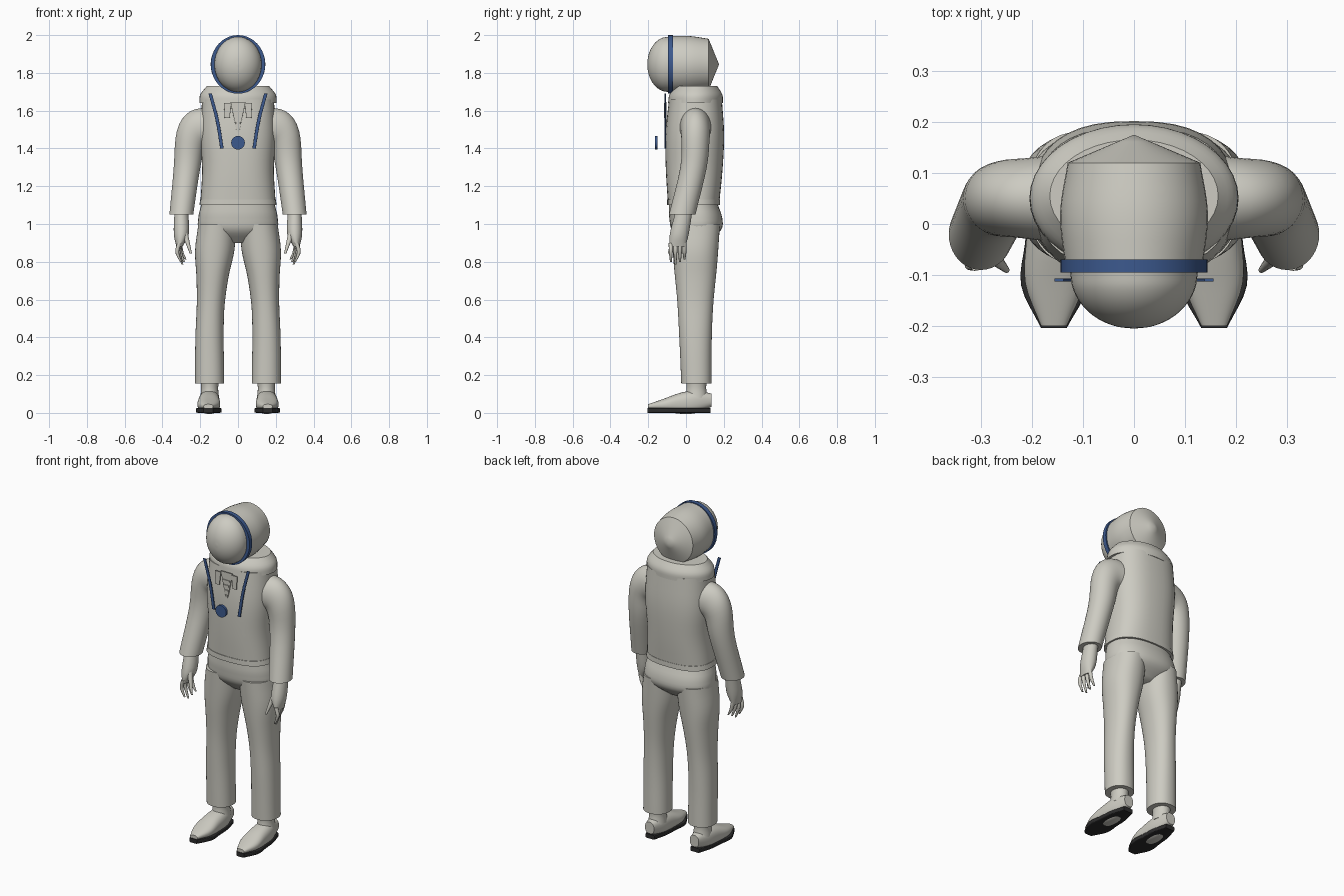
import bpy, bmesh, math
from mathutils import Vector

if "Cube" in bpy.data.objects:
    bpy.data.objects.remove(bpy.data.objects["Cube"])


def material(name, *rgb):
    mat = bpy.data.materials.new(name)
    mat.use_nodes = True
    mat.diffuse_color = (*rgb, 1)
    mat.node_tree.nodes["Principled BSDF"].inputs["Base Color"].default_value = (*rgb, 1)
    return mat


FABRIC = material("warm_white_fabric", .61, .6, .54)
BLUE = material("trim_blue", .045, .1, .27)
RUBBER = material("dark_rubber", .025, .025, .025)


def spline(values, t):
    """Smooth curve through evenly spaced values, sampled at t from start to end."""
    padded = [2 * values[0] - values[1], *values, 2 * values[-1] - values[-2]]
    spans = len(values) - 1
    i = min(int(t * spans), spans - 1)
    f = t * spans - i
    a, b, c, d = padded[i:i + 4]
    return b + f * ((c - a) + f * ((2 * a - 5 * b + 4 * c - d) + f * (3 * (b - c) + d - a))) / 2


def superellipse(angle, power):
    return [math.copysign(abs(w) ** (2 / power), w) for w in (math.cos(angle), math.sin(angle))]


def loft(name, path, widths, depths, tilts=(0, 0), mat=FABRIC, side=1, sides=40,
         power=2, facing_front=False):
    """Skin rounded cross-sections along a path; rings lie flat, or upright when facing_front."""
    bm = bmesh.new()
    path = [Vector(point) for point in path]
    steps = 4 * (max(len(path), len(widths), len(depths)) - 1)
    rings = []
    for step in range(steps + 1):
        t = step / steps
        centre, width, depth = spline(path, t), spline(widths, t), spline(depths, t)
        tilt = math.radians(spline(tilts, t))
        ring = []
        for k in range(sides):
            across, along = superellipse(math.tau * k / sides, power)
            offset = Vector((across * width * math.cos(tilt), along * depth, across * width * math.sin(tilt)))
            if facing_front:
                offset.y, offset.z = offset.z, offset.y
            point = centre + offset
            ring.append(bm.verts.new((point.x * side, point.y, point.z)))
        rings.append(ring)
    for low, high in zip(rings, rings[1:]):
        for k in range(sides):
            bm.faces.new((low[k - 1], low[k], high[k], high[k - 1]))
    bm.faces.new(rings[0])
    bm.faces.new(rings[-1])
    bmesh.ops.remove_doubles(bm, verts=bm.verts, dist=.00001)
    bmesh.ops.recalc_face_normals(bm, faces=bm.faces)
    mesh = bpy.data.meshes.new(name)
    bm.to_mesh(mesh)
    bm.free()
    mesh.materials.append(mat)
    part = bpy.data.objects.new(name, mesh)
    bpy.context.collection.objects.link(part)
    bpy.ops.object.select_all(action='DESELECT')
    part.select_set(True)
    bpy.context.view_layer.objects.active = part
    bpy.ops.object.shade_smooth_by_angle(angle=math.radians(40))


def plate(name, path, widths, **options):
    """Thin flat strip following a path."""
    loft(name, path, widths, (.003, .003), power=9, **options)


# Jacket body, hem and collar
loft("jacket", [(0, .04, 1.1), (0, .05, 1.66)], (.2, .19, .2, .19), (.135, .15, .155, .14), power=2.5)
loft("jacket_hem", [(0, .04, 1.1), (0, .04, 1.13)], (.205, .2), (.14, .14), power=2.5)
loft("collar", [(0, .05, 1.64), (0, .055, 1.73)], (.205, .2, .165), (.145, .14, .11))

# Trouser seat
loft("trouser_seat", [(0, .04, 1.1), (0, .055, 1), (0, .05, .9)],
     (.195, .21, .2, .08), (.13, .14, .13, .06), power=2.3)

# Helmet shell with pointed back, trim ring and domed visor
HEAD = 1.845
loft("helmet_shell", [(0, .12, HEAD), (0, -.08, HEAD)], (.13, .145, .135), (.135, .15, .15), facing_front=True)
loft("helmet_back", [(0, .175, HEAD), (0, .12, HEAD)], (0, .13), (0, .135), facing_front=True)
loft("helmet_ring", [(0, -.07, HEAD), (0, -.095, HEAD)], (.144, .144), (.155, .155),
     mat=BLUE, facing_front=True)
arc = [math.radians(15 * k) for k in range(7)]
loft("visor", [(0, -.095 - .11 * math.sin(a), HEAD) for a in arc],
     [.125 * math.cos(a) for a in arc], [.146 * math.cos(a) for a in arc], facing_front=True)

# Chest button and ribbed placket
loft("chest_button", [(0, -.15, 1.43), (0, -.165, 1.43)], (.036, .036), (.036, .036),
     mat=BLUE, facing_front=True)
plate("placket", [(0, -.107, 1.645), (0, -.107, 1.49)], (.04, .007))
for k in range(4):
    height, half = 1.6 - .03 * k, .022 - .005 * k
    plate(f"placket_rib_{k}", [(0, -.112, height), (0, -.112, height - .01)], (half, half))

for side, label in ((1, "left"), (-1, "right")):
    # Straps and collar tabs
    plate(f"{label}_strap", [(.147, -.11, 1.69), (.11, -.11, 1.55), (.085, -.11, 1.4)], (.009, .009),
          mat=BLUE, side=side)
    plate(f"{label}_collar_tab", [(.055, -.113, 1.64), (.057, -.113, 1.56)], (.02, .013), side=side)

    # Sleeve, from shoulder to cuff
    loft(f"{label}_sleeve",
         [(.12, .05, 1.5), (.2, .05, 1.5), (.25, .05, 1.45), (.27, .04, 1.3), (.3, -.02, 1.05)],
         (.12, .11, .085, .07, .063), (.09, .08, .075, .07, .07), tilts=(80, 60, 30, 5, 0), side=side)

    # Hand with hanging fingers and thumb
    loft(f"{label}_palm", [(.3, -.01, 1.07), (.3, -.035, .95), (.31, -.045, .88)],
         (.036, .04, .016), (.044, .05, .042), side=side)
    for k in range(4):
        y, x = -.08 + .024 * k, .322 - .008 * k
        tip = .785 + .014 * abs(k - 1)
        loft(f"{label}_finger_{k}", [(.31, y, .9), (x, y, .85), (x - .02, y, tip)],
             (.012, .01, .005), (.012, .01, .005), side=side, sides=12)
    loft(f"{label}_thumb", [(.285, -.055, .96), (.25, -.09, .845)], (.018, .006), (.018, .006),
         side=side, sides=12)

    # Trouser leg
    loft(f"{label}_trouser_leg", [(.11, .05, 1), (.135, .05, .72), (.15, .05, .44), (.15, .055, .155)],
         (.1, .104, .085, .074, .074, .076, .077), (.13, .115, .095, .085, .08), side=side, power=2.2)

    # Shoe: ankle, upper and sole
    loft(f"{label}_ankle", [(.15, .055, .08), (.15, .055, .18)], (.05, .045, .05), (.06, .052, .056),
         side=side)
    loft(f"{label}_shoe_upper", [(.15, .135, .067), (.157, -.2, .034)],
         (.03, .052, .058, .058, .025), (.035, .06, .055, .033, .012),
         side=side, power=2.4, facing_front=True)
    loft(f"{label}_shoe_sole", [(.15, .13, .013), (.157, -.204, .013)],
         (.03, .053, .06, .066, .025), (.013, .013), mat=RUBBER,
         side=side, power=8, facing_front=True)
